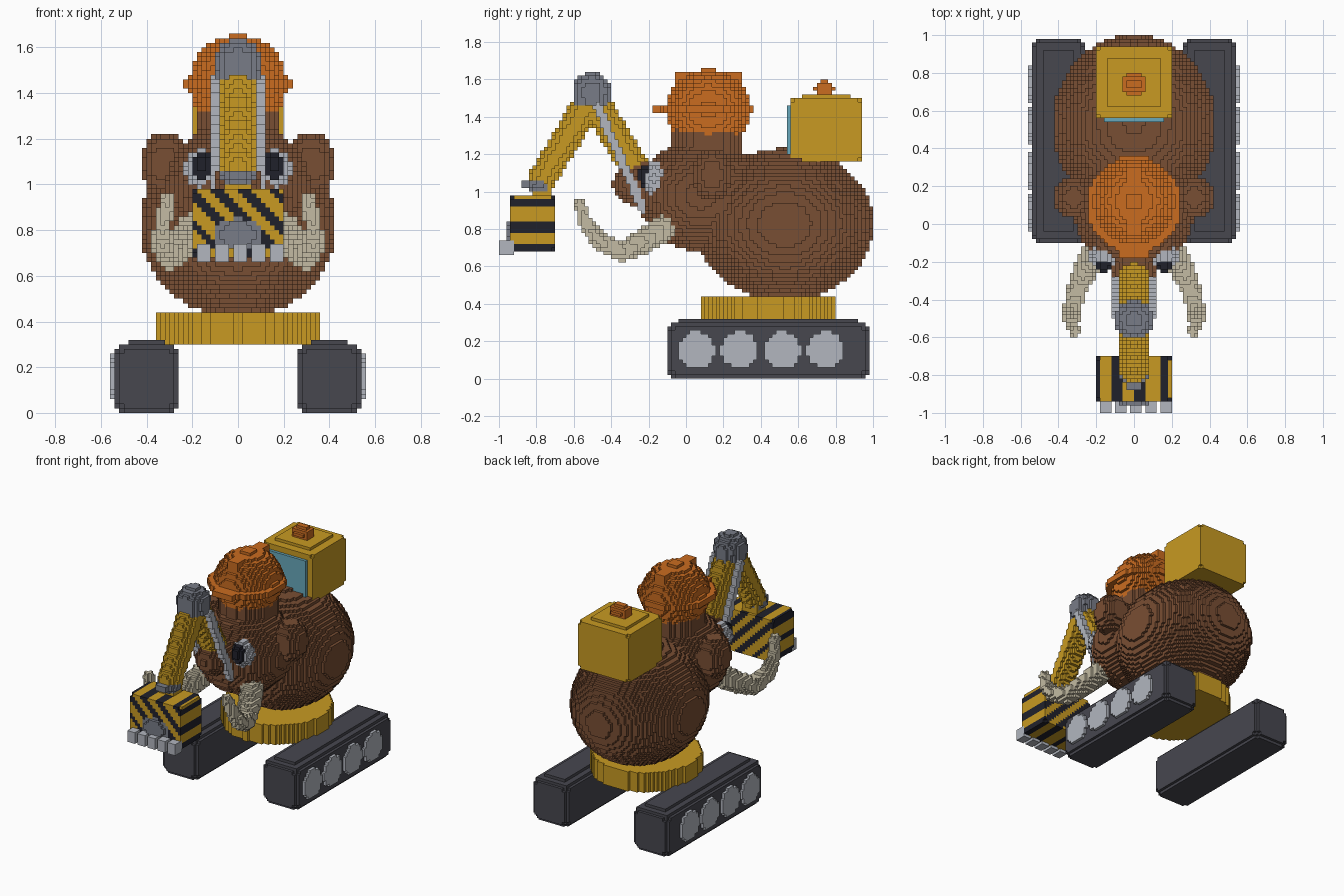
import bpy, bmesh, math
from mathutils import Vector

if "Cube" in bpy.data.objects:
    bpy.data.objects.remove(bpy.data.objects["Cube"], do_unlink=True)

V = 0.02  # block size


def material(name, hexa):
    rgb = [int(hexa[i:i + 2], 16) / 255 for i in (0, 2, 4)]
    col = [((c + 0.055) / 1.055) ** 2.4 for c in rgb] + [1]
    m = bpy.data.materials.new(name)
    m.use_nodes = True
    m.diffuse_color = col
    m.node_tree.nodes["Principled BSDF"].inputs["Base Color"].default_value = col
    return m


brown = material("fur brown", "794E33")
yellow = material("machine yellow", "C89A22")
dark = material("track grey", "47474F")
silver = material("silver", "B2B6BF")
steel = material("steel grey", "787C87")
orange = material("safety orange", "CA6C20")
ivory = material("tusk ivory", "C3BBA3")
black = material("black", "20212B")
glass = material("window blue", "68A9BC")


# Solid shapes: each is (inside test, low corner, high corner)
def ellipsoid(c, r):
    c, r = Vector(c), Vector(r)

    def test(p):
        return sum(((p[i] - c[i]) / r[i]) ** 2 for i in range(3)) <= 1
    return test, c - r, c + r


def box(lo, hi, rnd=0.0):
    lo, hi = Vector(lo), Vector(hi)
    c, h = (lo + hi) / 2, (hi - lo) / 2

    def test(p):
        q = [abs(p[i] - c[i]) - h[i] + rnd for i in range(3)]
        return math.hypot(*[max(v, 0) for v in q]) <= rnd + 1e-5
    return test, lo, hi


def cylinder(c, r, h, axis=2):
    c = Vector(c)
    ext = Vector([h / 2 if i == axis else r for i in range(3)])

    def test(p):
        d = p - c
        along = d[axis]
        d[axis] = 0
        return abs(along) <= h / 2 + 1e-5 and d.length <= r
    return test, c - ext, c + ext


def tube(points, r0, r1):
    pts = [Vector(p) for p in points]
    n = len(pts) - 1
    pad = Vector([max(r0, r1)] * 3)

    def test(p):
        for k in range(n):
            a, d = pts[k], pts[k + 1] - pts[k]
            t = min(max((p - a).dot(d) / d.length_squared, 0), 1)
            if (p - a - d * t).length <= r0 + (r1 - r0) * (k + t) / n:
                return True
        return False
    lo = Vector([min(p[i] for p in pts) for i in range(3)])
    hi = Vector([max(p[i] for p in pts) for i in range(3)])
    return test, lo - pad, hi + pad


cells = {}  # block -> (part name, material)


def part(name, mat, *shapes):
    """Fill blocks inside the shapes; mat is a material or a rule on position."""
    for test, lo, hi in shapes:
        spans = [range(math.floor(lo[i] / V), math.ceil(hi[i] / V) + 1) for i in range(3)]
        for i in spans[0]:
            for j in spans[1]:
                for k in spans[2]:
                    p = Vector(((i + 0.5) * V, (j + 0.5) * V, (k + 0.5) * V))
                    if test(p):
                        m = mat(p) if callable(mat) else mat
                        cells[i, j, k] = (name, m)


SIDES = (("left", 1), ("right", -1))

# Undercarriage
for side, s in SIDES:
    xs = sorted((s * 0.26, s * 0.54))
    part(side + "_track", dark, box((xs[0], -0.1, 0), (xs[1], 0.98, 0.31), 0.06))
    part(side + "_wheels", silver,
         *[cylinder((s * 0.54, 0.056 + 0.23 * i, 0.154), 0.1, 0.04, 0) for i in range(4)])
part("turntable", yellow, cylinder((0, 0.447, 0.37), 0.358, 0.12))

# Boom goes first so the snout wraps its root
part("boom", yellow, tube([(0, -0.49, 1.49), (0, -0.24, 1.07)], 0.08, 0.08))

# Animal
part("body", brown, ellipsoid((0, 0.527, 0.825), (0.43, 0.475, 0.408)))
part("head", brown,
     ellipsoid((0, 0.08, 0.98), (0.32, 0.335, 0.3)),
     cylinder((0, 0.115, 1.27), 0.19, 0.32),
     ellipsoid((0, -0.2, 1.04), (0.125, 0.195, 0.13)))
for side, s in SIDES:
    part(side + "_ear", brown, ellipsoid((s * 0.32, 0.14, 1.09), (0.105, 0.11, 0.14)))
    part(side + "_eye", silver, ellipsoid((s * 0.16, -0.17, 1.07), (0.075, 0.065, 0.085)))
    part(side + "_pupil", black, ellipsoid((s * 0.158, -0.215, 1.085), (0.045, 0.04, 0.062)))
    path = [(0.2, -0.13, 0.8), (0.25, -0.23, 0.73), (0.3, -0.345, 0.68),
            (0.33, -0.46, 0.735), (0.33, -0.535, 0.83), (0.31, -0.568, 0.935)]
    part(side + "_tusk", ivory, tube([(s * x, y, z) for x, y, z in path], 0.072, 0.03))

# Hard hat with a central ridge
part("hard_hat", orange,
     cylinder((0, 0.1, 1.44), 0.247, 0.04),
     box((-0.08, -0.18, 1.42), (0.08, 0.36, 1.46)),
     ellipsoid((0, 0.12, 1.44), (0.215, 0.225, 0.215)),
     box((-0.03, -0.06, 1.44), (0.03, 0.3, 1.64)))

# Cab
part("cab", yellow,
     box((-0.2, 0.56, 1.16), (0.2, 0.94, 1.5), 0.025),
     box((-0.14, 0.62, 1.5), (0.14, 0.88, 1.52)))
part("cab_window", glass, box((-0.16, 0.54, 1.18), (0.16, 0.56, 1.46)))
part("beacon", orange,
     box((-0.06, 0.69, 1.52), (0.06, 0.79, 1.58), 0.02),
     box((-0.03, 0.72, 1.58), (0.03, 0.76, 1.6)))

# Digger arm
part("stick", yellow,
     tube([(0, -0.52, 1.48), (0, -0.775, 1.06)], 0.08, 0.075),
     box((-0.05, -0.82, 0.96), (0.05, -0.72, 1.02)))
part("elbow_joint", steel,
     ellipsoid((0, -0.505, 1.535), (0.105, 0.105, 0.105)),
     cylinder((0, -0.505, 1.51), 0.1, 0.08))
for side, s in SIDES:
    part(side + "_piston", silver,
         tube([(s * 0.1, -0.47, 1.45), (s * 0.1, -0.23, 0.91)], 0.026, 0.026))
part("wrist_joint", steel,
     ellipsoid((0, -0.785, 1.035), (0.08, 0.065, 0.045)),
     box((-0.04, -0.88, 1.02), (0.04, -0.8, 1.06), 0.01))


def stripes(p):
    return black if (p.x + p.z - 0.978) % 0.125 < 0.054 else yellow


part("bucket", stripes, box((-0.2, -0.94, 0.68), (0.2, -0.7, 0.98), 0.03))
part("bucket_mount", steel, ellipsoid((0, -0.9, 0.78), (0.11, 0.07, 0.08)))
part("bucket_teeth", silver,
     *[box((x - 0.03, -1, 0.66), (x + 0.03, -0.92, 0.74))
       for x in (-0.15, -0.07, 0.01, 0.09, 0.17)])

# Turn the blocks of every part into its outer faces
groups = {}
for cell, (name, mat) in cells.items():
    groups.setdefault(name, []).append((cell, mat))

for name, blocks in groups.items():
    bm = bmesh.new()
    verts, mats = {}, []

    def vert(key):
        if key not in verts:
            verts[key] = bm.verts.new([c * V for c in key])
        return verts[key]

    for cell, mat in blocks:
        if mat not in mats:
            mats.append(mat)
        for axis in range(3):
            u, w = (axis + 1) % 3, (axis + 2) % 3
            for step in (0, 1):
                near = list(cell)
                near[axis] += 2 * step - 1
                if tuple(near) in cells:
                    continue
                loop = []
                for du, dw in ((0, 0), (1, 0), (1, 1), (0, 1)):
                    key = list(cell)
                    key[axis] += step
                    key[u] += du
                    key[w] += dw
                    loop.append(vert(tuple(key)))
                face = bm.faces.new(loop if step else loop[::-1])
                face.material_index = mats.index(mat)
    mesh = bpy.data.meshes.new(name)
    bm.to_mesh(mesh)
    bm.free()
    for m in mats:
        mesh.materials.append(m)
    bpy.context.collection.objects.link(bpy.data.objects.new(name, mesh))
